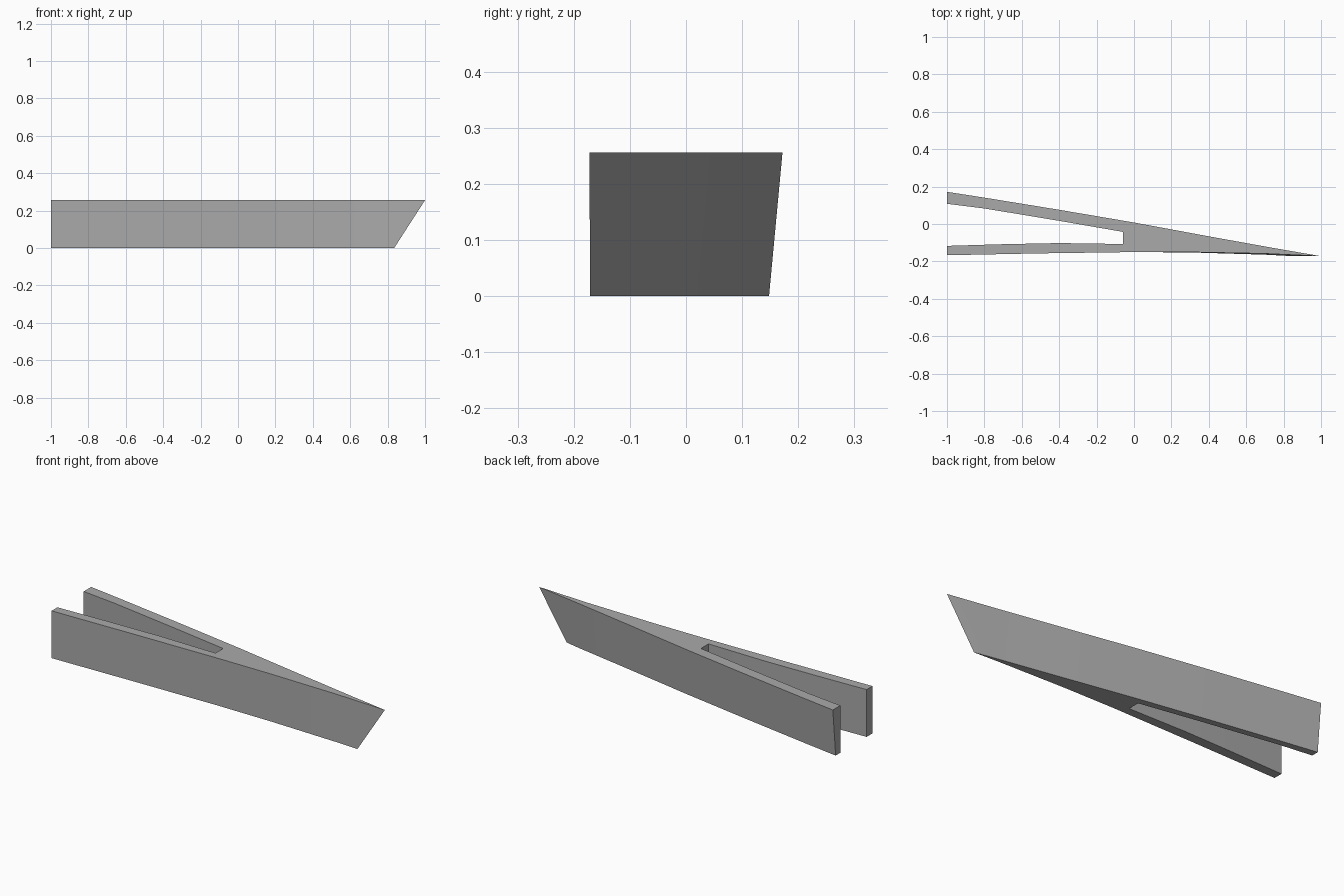
import bpy, bmesh

if "Cube" in bpy.data.objects:
    bpy.data.objects.remove(bpy.data.objects["Cube"])

HEIGHT = 0.256
LEAN = 0.024   # the back wall leans inward towards the base

# Plan outline as (x, y) pairs: top edge and matching base edge
back_wall = [(-1.0, 0.172), (-0.8, 0.141), (-0.4, 0.076), (0.0, 0.008), (0.4, -0.066), (0.75, -0.129)]
slot = [(-1.0, -0.117), (-0.7, -0.108), (-0.4, -0.102), (-0.06, -0.107),
        (-0.06, -0.042), (-0.4, 0.017), (-0.8, 0.083), (-1.0, 0.108)]
front_top = [(0.7, -0.158), (0.3, -0.15), (0.0, -0.15), (-0.5, -0.157), (-1.0, -0.167)]
front_base = [(0.7, -0.164), (0.3, -0.152), (0.0, -0.15), (-0.5, -0.157), (-1.0, -0.167)]

top = back_wall + [(1.0, -0.172)] + front_top + slot
base = [(x, y - LEAN) for x, y in back_wall] + [(0.835, -0.171)] + front_base + slot

# Forked wedge body: two caps joined by side walls
bm = bmesh.new()
top_verts = [bm.verts.new((x, y, HEIGHT)) for x, y in top]
base_verts = [bm.verts.new((x, y, 0)) for x, y in base]
bm.faces.new(top_verts)
bm.faces.new(base_verts[::-1])
count = len(top)
for i in range(count):
    j = (i + 1) % count
    wall = bm.faces.new((top_verts[i], base_verts[i], base_verts[j], top_verts[j]))
    wall.smooth = True
bmesh.ops.recalc_face_normals(bm, faces=bm.faces[:])
bmesh.ops.triangulate(bm, faces=[f for f in bm.faces if len(f.verts) > 4])

mesh = bpy.data.meshes.new("forked_wedge")
bm.to_mesh(mesh)
bm.free()
wedge = bpy.data.objects.new("forked_wedge", mesh)
bpy.context.collection.objects.link(wedge)

# Plain grey colour
grey = bpy.data.materials.new("mid grey")
grey.diffuse_color = (0.4, 0.4, 0.4, 1)
grey.use_nodes = True
grey.node_tree.nodes["Principled BSDF"].inputs["Base Color"].default_value = grey.diffuse_color
mesh.materials.append(grey)

# Gentle curves stay smooth, corners stay sharp
bpy.context.view_layer.objects.active = wedge
wedge.select_set(True)
bpy.ops.object.shade_smooth_by_angle(angle=0.5)
